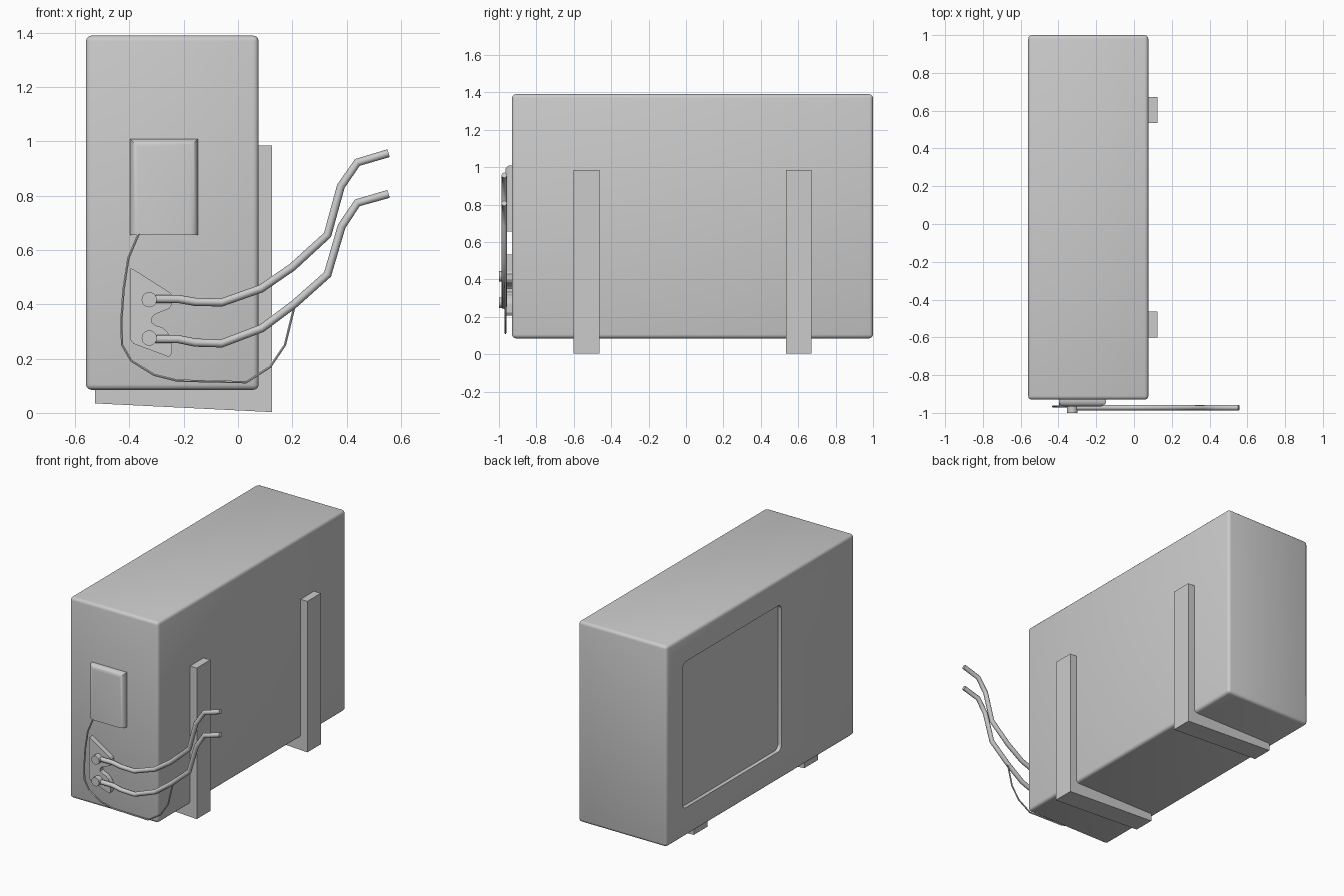
import bpy, bmesh, math
from mathutils import Vector

if "Cube" in bpy.data.objects:
    bpy.data.objects.remove(bpy.data.objects["Cube"])


def smooth(ob, angle=35):
    bpy.ops.object.select_all(action='DESELECT')
    ob.select_set(True)
    bpy.context.view_layer.objects.active = ob
    bpy.ops.object.shade_smooth_by_angle(angle=math.radians(angle))


def from_bmesh(name, bm):
    bmesh.ops.recalc_face_normals(bm, faces=bm.faces)
    me = bpy.data.meshes.new(name)
    bm.to_mesh(me)
    bm.free()
    ob = bpy.data.objects.new(name, me)
    bpy.context.collection.objects.link(ob)
    return ob


def box(name, lo, hi, bevel=0, segs=3, pick=lambda e: True):
    """Box between two corners, bevelling the edges chosen by pick."""
    bm = bmesh.new()
    bmesh.ops.create_cube(bm, size=1)
    lo, hi = Vector(lo), Vector(hi)
    for v in bm.verts:
        v.co = Vector(lo[i] + (v.co[i] + 0.5) * (hi[i] - lo[i]) for i in range(3))
    if bevel:
        bmesh.ops.bevel(bm, geom=[e for e in bm.edges if pick(e)], offset=bevel,
                        segments=segs, profile=0.5, affect='EDGES')
    return from_bmesh(name, bm)


def extrude_xz(name, pts, y0, y1):
    """Extrude an x-z outline along y."""
    bm = bmesh.new()
    face = bm.faces.new([bm.verts.new((x, y0, z)) for x, z in pts])
    res = bmesh.ops.extrude_face_region(bm, geom=[face])
    verts = [g for g in res['geom'] if isinstance(g, bmesh.types.BMVert)]
    bmesh.ops.translate(bm, verts=verts, vec=(0, y1 - y0, 0))
    return from_bmesh(name, bm)


def tube(name, pts, y, radius, res):
    """Round tube along an x-z path at constant y."""
    cu = bpy.data.curves.new(name, 'CURVE')
    cu.dimensions = '3D'
    cu.bevel_depth = radius
    cu.bevel_resolution = res
    cu.use_fill_caps = True
    sp = cu.splines.new('POLY')
    sp.points.add(len(pts) - 1)
    for p, (x, z) in zip(sp.points, pts):
        p.co = (x, y, z, 1)
    ob = bpy.data.objects.new(name, cu)
    bpy.context.collection.objects.link(ob)
    bpy.ops.object.select_all(action='DESELECT')
    ob.select_set(True)
    bpy.context.view_layer.objects.active = ob
    bpy.ops.object.convert(target='MESH')
    smooth(bpy.context.object, 50)


# Casing with a shallow rounded fan recess in the left side
casing = box("casing", (-0.56, -0.93, 0.085), (0.076, 1.0, 1.39), 0.02)
cutter = box("recess_cutter", (-0.66, -0.18, 0.27), (-0.535, 0.835, 1.22), 0.035, 4,
             lambda e: abs(e.verts[0].co.x - e.verts[1].co.x) > 0.05)
mod = casing.modifiers.new("fan_recess", 'BOOLEAN')
mod.operation = 'DIFFERENCE'
mod.solver = 'EXACT'
mod.object = cutter
bpy.context.view_layer.objects.active = casing
bpy.ops.object.modifier_apply(modifier=mod.name)
bpy.data.objects.remove(cutter)
smooth(casing)

# L-shaped wall brackets with tapered arms
L = [(-0.527, 0.035), (0.125, 0.003), (0.125, 0.985), (0.076, 0.985),
     (0.076, 0.11), (0.069, 0.093), (0.05, 0.086), (-0.527, 0.086)]
for name, y0, y1 in (("front_bracket", -0.602, -0.462), ("rear_bracket", 0.534, 0.672)):
    extrude_xz(name, L, y0, y1)

# Terminal cover: rounded sides and top, square bottom
CF = -0.966


def cover_edge(e):
    a, b = (v.co for v in e.verts)
    return a.y < -0.95 and b.y < -0.95 and not (a.z < 0.7 and b.z < 0.7)


cover = box("terminal_cover", (-0.398, CF, 0.655), (-0.147, -0.92, 1.01), 0.03, 4, cover_edge)
smooth(cover)

# Valve mounting plate
plate = [(-0.395, 0.533), (-0.387, 0.53), (-0.25, 0.443), (-0.241, 0.43), (-0.243, 0.4),
         (-0.253, 0.385), (-0.306, 0.363), (-0.318, 0.35), (-0.318, 0.333), (-0.304, 0.322),
         (-0.28, 0.315), (-0.26, 0.298), (-0.243, 0.27), (-0.243, 0.222), (-0.254, 0.206),
         (-0.385, 0.255), (-0.397, 0.27), (-0.397, 0.525)]
extrude_xz("valve_plate", plate, -0.962, -0.925)

# Valve knobs
for name, z in (("upper_valve", 0.417), ("lower_valve", 0.276)):
    bpy.ops.mesh.primitive_cylinder_add(vertices=20, radius=0.028, depth=0.05,
                                        location=(-0.327, -0.975, z),
                                        rotation=(math.pi / 2, 0, 0))
    bpy.context.object.name = name
    smooth(bpy.context.object)

# Refrigerant pipes
tube("upper_pipe", [(-0.32, 0.42), (-0.22, 0.42), (-0.158, 0.409), (-0.06, 0.407),
                    (0.085, 0.458), (0.2, 0.537), (0.33, 0.656), (0.379, 0.835),
                    (0.44, 0.923), (0.555, 0.957)], -0.972, 0.015, 2)
tube("lower_pipe", [(-0.32, 0.272), (-0.22, 0.272), (-0.158, 0.259), (-0.06, 0.256),
                    (0.088, 0.312), (0.206, 0.4), (0.33, 0.51), (0.382, 0.688),
                    (0.44, 0.774), (0.555, 0.807)], -0.972, 0.015, 2)

# Power cable
tube("cable", [(-0.366, 0.66), (-0.404, 0.57), (-0.422, 0.452), (-0.43, 0.335),
               (-0.427, 0.25), (-0.393, 0.192), (-0.309, 0.14), (-0.224, 0.119),
               (0.03, 0.113), (0.118, 0.169), (0.173, 0.25), (0.206, 0.385)],
     -0.966, 0.005, 1)
